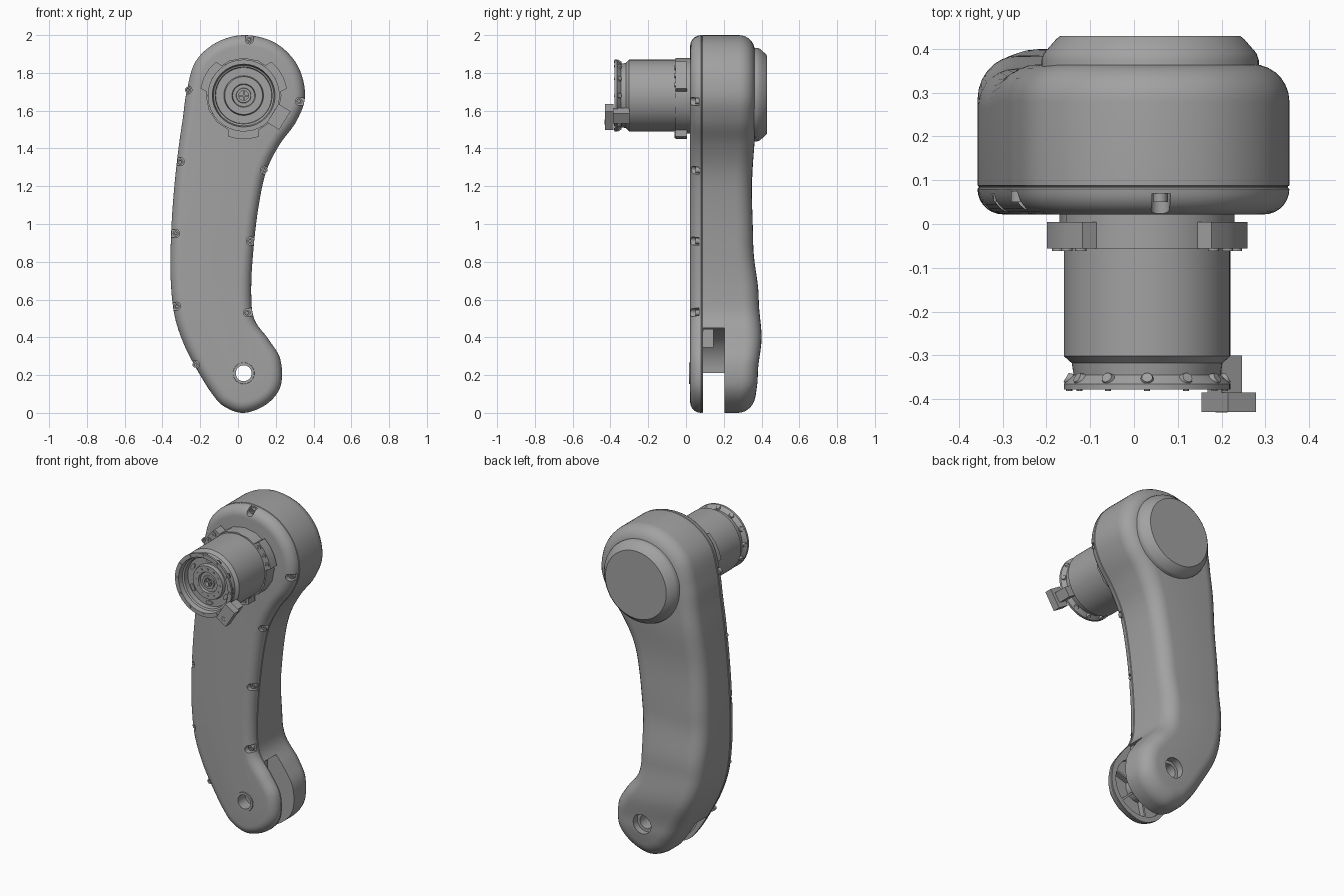
import bpy, bmesh, math
from mathutils import Vector, Matrix

cube = bpy.data.objects.get("Cube")
if cube:
    bpy.data.objects.remove(cube, do_unlink=True)

GREY = (0.36, 0.36, 0.36, 1)
mat = bpy.data.materials.new("plain grey")
mat.use_nodes = True
mat.diffuse_color = GREY
mat.node_tree.nodes["Principled BSDF"].inputs["Base Color"].default_value = GREY


def finish(name, bm, shade=True):
    bmesh.ops.remove_doubles(bm, verts=bm.verts, dist=1e-5)
    bmesh.ops.recalc_face_normals(bm, faces=bm.faces)
    mesh = bpy.data.meshes.new(name)
    bm.to_mesh(mesh)
    bm.free()
    mesh.materials.append(mat)
    ob = bpy.data.objects.new(name, mesh)
    bpy.context.collection.objects.link(ob)
    if shade:
        smooth(ob)
    return ob


def activate(ob):
    bpy.ops.object.select_all(action='DESELECT')
    ob.select_set(True)
    bpy.context.view_layer.objects.active = ob


def smooth(ob):
    activate(ob)
    bpy.ops.object.shade_smooth_by_angle(angle=math.radians(32))


def cut(ob, cutter):
    mod = ob.modifiers.new("cut", 'BOOLEAN')
    mod.operation, mod.solver, mod.object = 'DIFFERENCE', 'EXACT', cutter
    activate(ob)
    bpy.ops.object.modifier_apply(modifier=mod.name)
    bpy.data.objects.remove(cutter, do_unlink=True)


def loft(bm, rings, caps=True):
    rows = [[bm.verts.new(p) for p in ring] for ring in rings]
    n = len(rows[0])
    for a, b in zip(rows, rows[1:]):
        for i in range(n):
            bm.faces.new((a[i], a[(i + 1) % n], b[(i + 1) % n], b[i]))
    if caps:
        bm.faces.new(rows[0])
        bm.faces.new(rows[-1])
    return rows


def prism(bm, pts, y0, y1):
    """Extrude an x-z outline along y."""
    loft(bm, [[(x, y, z) for x, z in pts] for y in (y0, y1)])


def circle(c, r, n=24, start=0, span=2 * math.pi):
    return [(c[0] + r * math.cos(start + span * i / n),
             c[1] + r * math.sin(start + span * i / n)) for i in range(n)]


def lathe(bm, c, profile, n=64, closed=False):
    """Turn a (radius, y) profile around an axis along y."""
    rings = [[(x, y, z) for x, z in circle(c, r, n)] for r, y in profile]
    loft(bm, rings + rings[:1] if closed else rings, caps=not closed)


def box(bm, loc, size, angle=0):
    m = Matrix.Translation(loc) @ Matrix.Rotation(angle, 4, 'Y') @ Matrix.Diagonal((*size, 1))
    bmesh.ops.create_cube(bm, size=1, matrix=m)


def spline(ctrl, steps):
    out, n = [], len(ctrl)
    for i in range(n):
        p0, p1, p2, p3 = (Vector(ctrl[(i + k) % n]) for k in (-1, 0, 1, 2))
        for s in range(steps):
            t = s / steps
            out.append(0.5 * (2 * p1 + (p2 - p0) * t + (2 * p0 - 5 * p1 + 4 * p2 - p3) * t * t
                              + (3 * p1 - p0 - 3 * p2 + p3) * t ** 3))
    return out


PIVOT, HEAD, MOTOR = (0.03, 0.21), (0.037, 1.685), (0.03, 1.68)

# Arm housing: curved outline, rounded front and back edges, back depth varying with height
right = [(0.2, 1.957), (0.315, 1.84), (0.355, 1.68), (0.31, 1.545), (0.22, 1.42), (0.15, 1.28),
         (0.11, 1.1), (0.083, 0.88), (0.07, 0.66), (0.085, 0.5), (0.165, 0.385), (0.225, 0.28),
         (0.225, 0.14), (0.15, 0.045)]
left = [(-0.075, 0.035), (-0.14, 0.105), (-0.215, 0.225), (-0.285, 0.36), (-0.335, 0.51),
        (-0.355, 0.68), (-0.357, 0.85), (-0.35, 1.03), (-0.335, 1.22), (-0.315, 1.4),
        (-0.292, 1.56), (-0.272, 1.7), (-0.225, 1.86), (-0.11, 1.963)]
outline = spline([(0.04, 2.0)] + right + [(0.03, 0.0)] + left, 6)
N = len(outline)
normals = []
for i in range(N):
    t = (outline[(i + 1) % N] - outline[i - 1]).normalized()
    normals.append(Vector((-t.y, t.x)))

DEPTH = [(0, 0.36), (0.2, 0.38), (0.4, 0.4), (0.6, 0.385), (0.9, 0.355), (1.2, 0.348),
         (1.5, 0.365), (2, 0.365)]


def depth(z):
    for (z0, d0), (z1, d1) in zip(DEPTH, DEPTH[1:]):
        if z <= z1:
            t = max(0, (z - z0) / (z1 - z0))
            return d0 + (d1 - d0) * t * t * (3 - 2 * t)
    return DEPTH[-1][1]


def inset(d):
    # normals turn to the outside of a clockwise outline
    return [p - n * d for p, n in zip(outline, normals)]


rings = []
FRONT, BACK, STEPS = 0.058, 0.085, 7
for k in range(STEPS + 1):
    a = math.pi / 2 * k / STEPS
    rings.append([(p.x, 0.022 + FRONT * (1 - math.sin(a)), p.y)
                  for p in inset(FRONT * (1 - math.cos(a)))][:] if k else None)
rings = []
for k in range(STEPS + 1):
    a = math.pi / 2 * k / STEPS
    d = FRONT * (1 - math.sin(a))
    rings.append([(p.x, 0.022 + FRONT * (1 - math.cos(a)), p.y) for p in inset(d)])
for d, y in ((0.003, 0.083), (0.003, 0.086), (0, 0.088)):
    rings.append([(p.x, y, p.y) for p in inset(d)])
for k in range(STEPS + 1):
    a = math.pi / 2 * k / STEPS
    d = BACK * (1 - math.cos(a))
    rings.append([(p.x, depth(p.y) - BACK * (1 - math.sin(a)), p.y) for p in inset(d)])
bm = bmesh.new()
rows = loft(bm, rings, caps=False)
bm.faces.new(rows[0])
b = rows[-1]
for i in range(N // 2):
    quad = [b[i], b[i + 1], b[N - i - 1], b[(N - i) % N]]
    bm.faces.new(list(dict.fromkeys(quad)))
housing = finish("arm_housing", bm, False)

# Fork slot, recess inside the front cheek and pivot bore
bm = bmesh.new()
arc = circle(PIVOT, 0.235, 16, math.pi, -math.pi / 2)
prism(bm, [(-0.5, -0.2), (-0.5, 0.21)] + arc + [(0.03, 0.45), (0.5, 0.45), (0.5, -0.2)], 0.09, 0.205)
cut(housing, finish("slot_cutter", bm, False))
bm = bmesh.new()
lathe(bm, PIVOT, [(0.075, 0.055), (0.175, 0.055), (0.175, 0.1), (0.075, 0.1)], closed=True)
cut(housing, finish("recess_cutter", bm, False))
bm = bmesh.new()
lathe(bm, PIVOT, [(0.042, -0.1), (0.042, 0.34), (0.06, 0.34), (0.06, 0.6)], 40)
cut(housing, finish("bore_cutter", bm, False))

# Screw pockets around the front rim
spots = [(0.06, 1.975), (0.325, 1.65), (0.14, 1.285), (0.065, 0.91), (0.05, 0.53), (-0.265, 1.71),
         (-0.305, 1.33), (-0.33, 0.95), (-0.325, 0.565), (-0.225, 0.255)]
pockets, screws = bmesh.new(), bmesh.new()
for s in spots:
    i = min(range(N), key=lambda k: (outline[k] - Vector(s)).length)
    n = normals[i]
    a = math.atan2(n.y, n.x)
    end = Vector(s) + n * 0.1
    half = circle(s, 0.021, 12, a + math.pi / 2, math.pi) + [Vector(s) + Vector((n.y, -n.x)) * 0.021]
    side = Vector((n.y, -n.x)) * 0.021
    prism(pockets, half + [end + side, end - side], -0.05, 0.07)
    lathe(screws, s, [(0.016, 0.075), (0.016, 0.05), (0.008, 0.05), (0.007, 0.058)], 16)
cut(housing, finish("pocket_cutter", pockets, False))
smooth(housing)
finish("rim_screws", screws)

# Fork details: ribs, stop block, pivot bushing
bm = bmesh.new()
for k in range(6):
    a = math.pi / 3 * k + 0.3
    box(bm, (PIVOT[0] + 0.125 * math.cos(a), 0.07, PIVOT[1] + 0.125 * math.sin(a)),
        (0.11, 0.034, 0.012), -a)
finish("fork_ribs", bm)
bm = bmesh.new()
box(bm, (0.05, 0.115, 0.395), (0.1, 0.06, 0.1))
finish("fork_stop", bm)
bm = bmesh.new()
lathe(bm, PIVOT, [(0.042, 0.016), (0.056, 0.016), (0.058, 0.03), (0.042, 0.03)], 40, True)
finish("pivot_bushing", bm)

# Round cover on the back of the head
bm = bmesh.new()
lathe(bm, HEAD, [(0.248, 0.33), (0.248, 0.375), (0.243, 0.39), (0.215, 0.422), (0.205, 0.43)], 96)
finish("rear_cover", bm)

# Motor can with flared rim and recessed face
bm = bmesh.new()
lathe(bm, MOTOR, [(0.195, 0.04), (0.195, 0), (0.19, 0), (0.19, -0.302), (0.172, -0.318),
                  (0.168, -0.345), (0.19, -0.365), (0.19, -0.378), (0.166, -0.378), (0.16, -0.35),
                  (0.15, -0.345), (0.148, -0.315), (0.105, -0.315), (0.1, -0.335), (0.062, -0.335),
                  (0.058, -0.322), (0.04, -0.322), (0.038, -0.33), (0.025, -0.33), (0.025, -0.3)], 80)
finish("motor_can", bm)

# Motor face: oval lugs, hub screws, rim screws and cross
bm = bmesh.new()
for k in range(12):
    a = math.pi / 6 * k
    u = Vector((math.cos(a), math.sin(a)))
    c = Vector(MOTOR)
    lathe(bm, c + u * 0.08, [(0.006, -0.33), (0.006, -0.338)], 10)
    lathe(bm, c + u * 0.178, [(0.007, -0.37), (0.007, -0.381)], 10)
    m = Matrix.Translation((c.x + u.x * 0.179, -0.354, c.y + u.y * 0.179)) @ \
        Vector((u.x, 0.6, u.y)).to_track_quat('Z', 'Y').to_matrix().to_4x4()
    bmesh.ops.create_cone(bm, cap_ends=True, segments=14, radius1=0.017, radius2=0.012,
                          depth=0.014, matrix=m)
    if k % 2:
        oval = [c + u * (0.127 + 0.011 * math.cos(t)) + Vector((-u.y, u.x)) * 0.022 * math.sin(t)
                for t in (math.pi * j / 8 for j in range(16))]
        prism(bm, oval, -0.31, -0.322)
for size in ((0.06, 0.02, 0.008), (0.008, 0.02, 0.06)):
    box(bm, (MOTOR[0], -0.312, MOTOR[1]), size)
finish("motor_fasteners", bm)

# Three mounting lugs with bolts at the motor base
bm = bmesh.new()
for deg in (30, 150, 270):
    a = math.radians(deg)
    lug = circle(MOTOR, 0.232, 4, a - 0.36, 0.96)
    prism(bm, lug + circle(MOTOR, 0.18, 4, a + 0.46, -1.22), -0.056, 0.004)
    for da in (-0.25, 0, 0.25):
        spot = circle(MOTOR, 0.212, 1, a + da)[0]
        lathe(bm, spot, [(0.013, -0.05), (0.013, -0.062), (0.006, -0.062), (0.006, -0.057)], 14)
finish("mounting_lugs", bm)
bm = bmesh.new()
lathe(bm, MOTOR, [(0.2, 0.03), (0.2, -0.056)], 16)
finish("mounting_ring", bm)

# Cable connector on the lower side of the motor
a = math.radians(32)
bm = bmesh.new()
box(bm, (0.216, -0.407, 1.567), (0.075, 0.045, 0.115), a)
box(bm, (0.207, -0.345, 1.573), (0.055, 0.09, 0.06), a)
lathe(bm, (0.2, 1.54), [(0.014, -0.42), (0.014, -0.431), (0.008, -0.431), (0.008, -0.425)], 16)
finish("cable_connector", bm)
